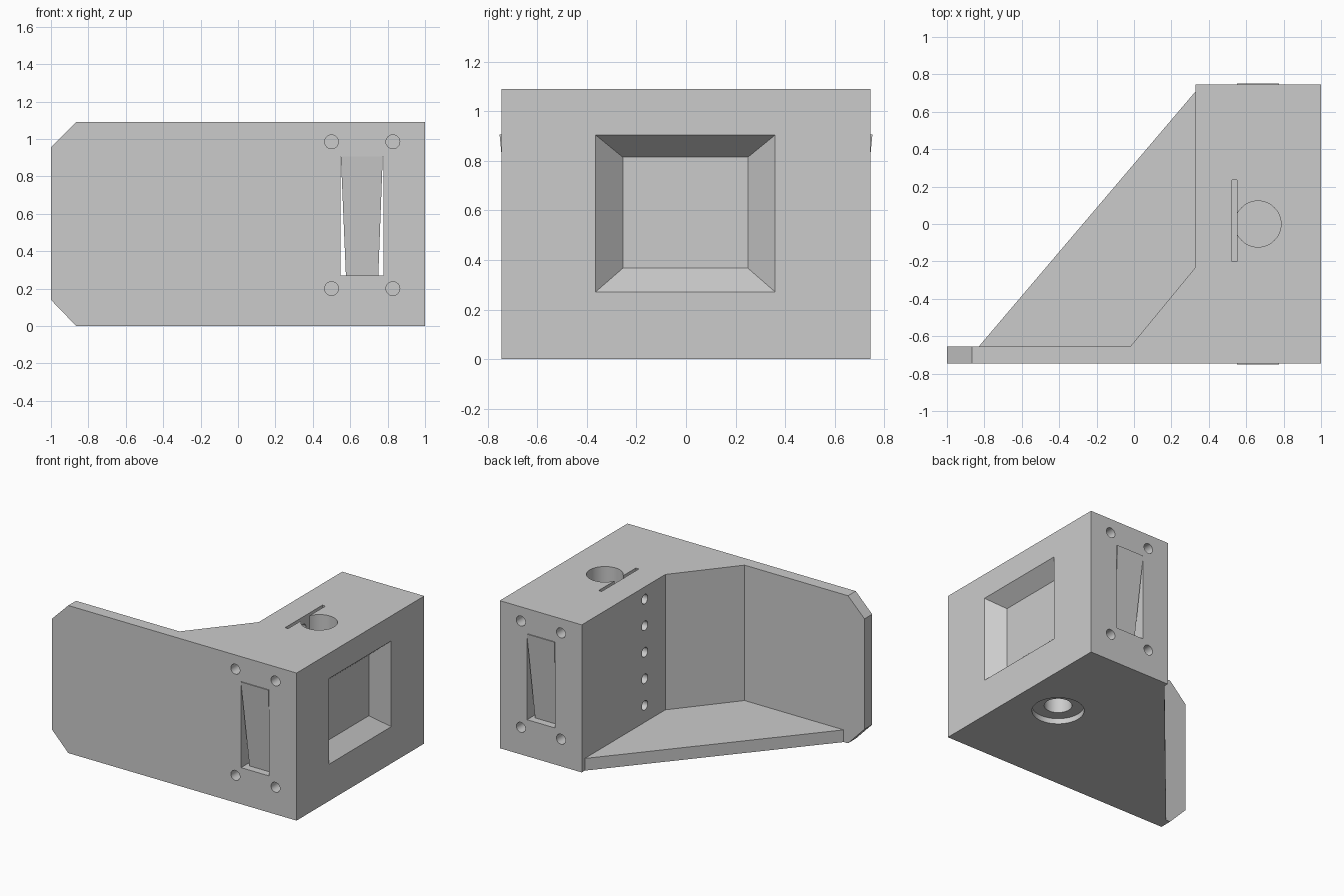
import bpy, bmesh, math
from mathutils import Matrix, Vector

if "Cube" in bpy.data.objects:
    bpy.data.objects.remove(bpy.data.objects["Cube"])

grey = bpy.data.materials.new("light grey")
grey.diffuse_color = (0.6, 0.6, 0.6, 1)
grey.use_nodes = True
grey.node_tree.nodes["Principled BSDF"].inputs["Base Color"].default_value = grey.diffuse_color


def make(name, bm):
    bmesh.ops.recalc_face_normals(bm, faces=bm.faces)
    me = bpy.data.meshes.new(name)
    bm.to_mesh(me)
    bm.free()
    me.materials.append(grey)
    ob = bpy.data.objects.new(name, me)
    bpy.context.collection.objects.link(ob)
    return ob


def loft(name, low, high):
    """Solid between two matching rings of points."""
    bm = bmesh.new()
    a = [bm.verts.new(p) for p in low]
    b = [bm.verts.new(p) for p in high]
    bm.faces.new(a)
    bm.faces.new(b)
    for i in range(len(a)):
        j = (i + 1) % len(a)
        bm.faces.new((a[i], a[j], b[j], b[i]))
    return make(name, bm)


def prism(name, pts, z0, z1):
    return loft(name, [(x, y, z0) for x, y in pts], [(x, y, z1) for x, y in pts])


def box(name, x0, x1, y0, y1, z0, z1):
    return prism(name, [(x0, y0), (x1, y0), (x1, y1), (x0, y1)], z0, z1)


def rod(name, a, b, r, n=32):
    """Cylinder from point a to point b."""
    a, b = Vector(a), Vector(b)
    d = b - a
    bm = bmesh.new()
    m = Matrix.Translation((a + b) / 2) @ d.to_track_quat('Z', 'Y').to_matrix().to_4x4()
    bmesh.ops.create_cone(bm, cap_ends=True, segments=n, radius1=r, radius2=r,
                          depth=d.length, matrix=m)
    return make(name, bm)


def combine(target, other, op):
    mod = target.modifiers.new("combine", 'BOOLEAN')
    mod.operation, mod.solver, mod.object = op, 'EXACT', other
    bpy.context.view_layer.objects.active = target
    bpy.ops.object.modifier_apply(modifier=mod.name)
    bpy.data.objects.remove(other)


H, Y = 1.09, 0.745

# Main block, inside corner and front plate share one outline
body = prism("bracket_body", [(-0.8, -Y), (1, -Y), (1, Y), (0.33, Y), (0.33, -0.23),
                              (-0.02, -0.655), (-0.8, -0.655)], 0, H)

# Front plate end with clipped corners
end = [(-0.8, 0), (-0.8, H), (-0.865, H), (-1, 0.955), (-1, 0.14), (-0.865, 0)]
combine(body, loft("plate_end", [(x, -Y, z) for x, z in end],
                   [(x, -0.655, z) for x, z in end]), 'UNION')

# Triangular floor web
combine(body, prism("floor_web", [(-0.83, -0.655), (-0.83, -0.7), (0.4, -0.7),
                                  (0.4, 0.71), (0.33, 0.71)], 0, 0.09), 'UNION')

cutters = []

# Sloped pocket in the right side
def ring(x, y0, y1, z0, z1):
    return [(x, y0, z0), (x, y1, z0), (x, y1, z1), (x, y0, z1)]

cutters.append(loft("pocket", ring(0.895, -0.255, 0.25, 0.367, 0.815),
                    ring(1.005, -0.37, 0.365, 0.267, 0.909)))

# Slot running front to back
cutters.append(box("long_slot", 0.547, 0.777, -0.8, 0.8, 0.27, 0.905))

# Screw holes on the front and back
for s in (-1, 1):
    for x in (0.5, 0.828):
        for z in (0.2, 0.985):
            cutters.append(rod("screw_hole", (x, s * 0.8, z), (x, s * 0.62, z), 0.037, 24))

# Row of holes on the inner side wall
for i in range(5):
    z = 0.215 + i * 0.196
    cutters.append(rod("side_hole", (0.3, 0.01, z), (0.535, 0.01, z), 0.035, 24))

# Top socket with narrow strip slot
cutters.append(rod("top_socket", (0.663, 0, 0.915), (0.663, 0, 1.2), 0.123, 48))
cutters.append(box("strip_slot", 0.525, 0.55, -0.2, 0.235, 0.15, 1.2))

# Stepped hole underneath
cutters.append(rod("bottom_recess", (0.663, 0, -0.1), (0.663, 0, 0.04), 0.175, 48))
cutters.append(rod("bottom_hole", (0.663, 0, -0.1), (0.663, 0, 0.2), 0.093, 48))

for c in cutters:
    combine(body, c, 'DIFFERENCE')

# Tapered wedge standing inside the long slot
core = loft("slot_wedge",
            [(0.577, -0.69, 0.268), (0.75, -0.69, 0.268), (0.75, 0.69, 0.268), (0.577, 0.69, 0.268)],
            [(0.55, -0.752, 0.906), (0.774, -0.752, 0.906), (0.774, 0.752, 0.906), (0.55, 0.752, 0.906)])

# Smooth the round holes, keep edges sharp
bpy.ops.object.select_all(action='DESELECT')
body.select_set(True)
bpy.context.view_layer.objects.active = body
bpy.ops.object.shade_smooth_by_angle(angle=math.radians(30))
